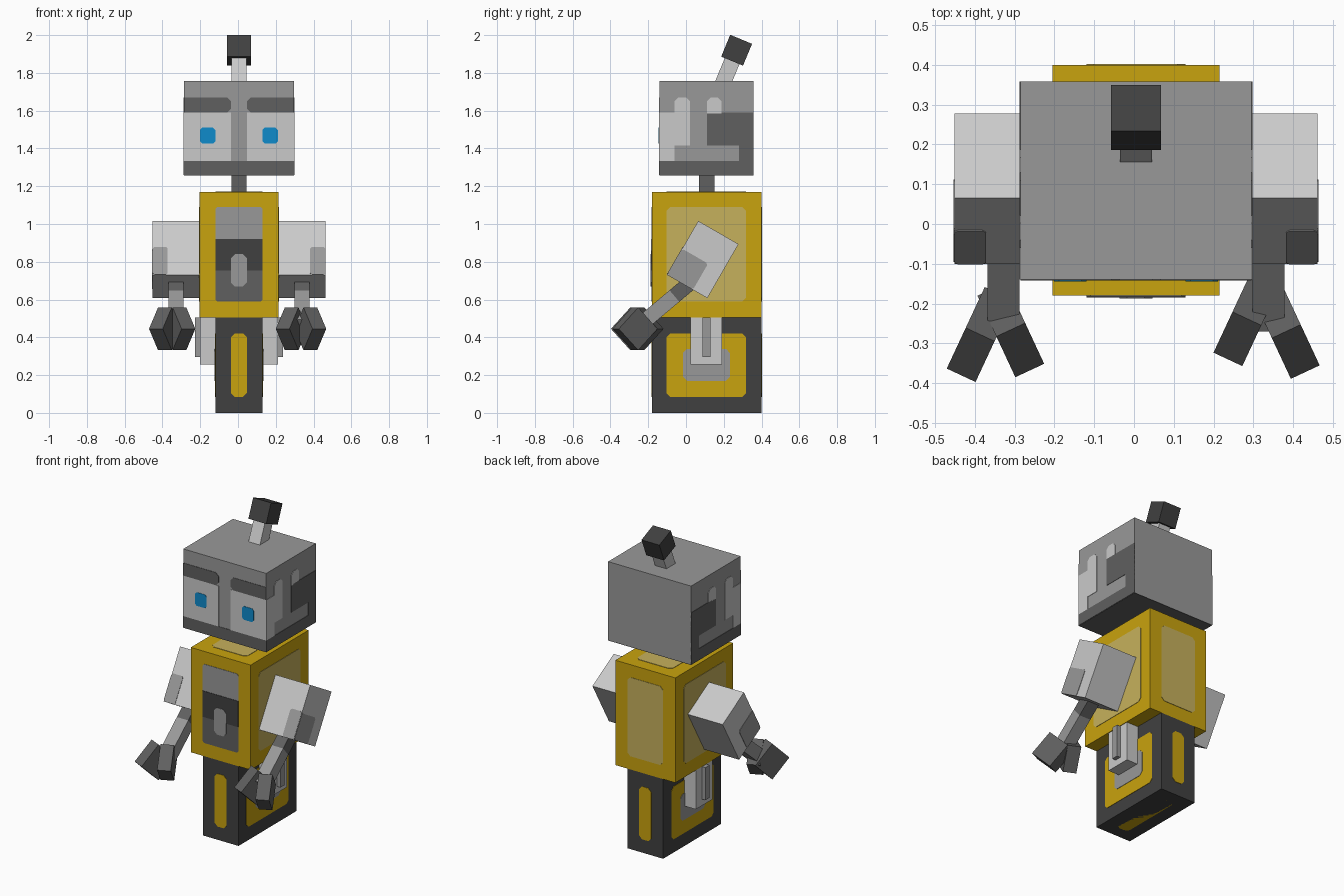
import bpy, bmesh, math
from mathutils import Matrix, Vector

if "Cube" in bpy.data.objects:
    bpy.data.objects.remove(bpy.data.objects["Cube"])

CX = 0.005  # mirror plane of the body


def material(name, hexcode):
    rgb = [int(hexcode[i:i + 2], 16) / 255 for i in (0, 2, 4)]
    lin = [c / 12.92 if c <= 0.04045 else ((c + 0.055) / 1.055) ** 2.4 for c in rgb]
    m = bpy.data.materials.new(name)
    m.diffuse_color = (*lin, 1)
    m.use_nodes = True
    m.node_tree.nodes["Principled BSDF"].inputs["Base Color"].default_value = m.diffuse_color
    return m


YELLOW = material("yellow", "c9a30e")
PALE = material("pale_yellow", "c6b15c")
LIGHT = material("light_gray", "cacaca")
GRAY = material("mid_gray", "999999")
DIM = material("dim_gray", "606060")
DARK = material("dark_gray", "404040")
BLUE = material("eye_blue", "0f8bcb")


def finish(name, bm, mat, matrix):
    bmesh.ops.recalc_face_normals(bm, faces=bm.faces)
    me = bpy.data.meshes.new(name)
    bm.to_mesh(me)
    bm.free()
    me.materials.append(mat)
    ob = bpy.data.objects.new(name, me)
    ob.matrix_world = matrix
    bpy.context.collection.objects.link(ob)
    return ob


def box(name, mat, lo, hi, matrix=Matrix()):
    bm = bmesh.new()
    bmesh.ops.create_cube(bm, size=1)
    for v in bm.verts:
        v.co = Vector([(a + b) / 2 + c * (b - a) for a, b, c in zip(lo, hi, v.co)])
    return finish(name, bm, mat, matrix)


def plate(name, mat, axis, sign, face, u, v, level=1, r=0.02, matrix=Matrix()):
    """Thin painted panel with clipped corners, lying on a box face."""
    (u0, u1), (v0, v1) = u, v
    pts = [(u0 + r, v0), (u1 - r, v0), (u1, v0 + r), (u1, v1 - r),
           (u1 - r, v1), (u0 + r, v1), (u0, v1 - r), (u0, v0 + r)]
    if r == 0:
        pts = [(u0, v0), (u1, v0), (u1, v1), (u0, v1)]
    bm = bmesh.new()
    rings = []
    for h in (face - sign * 0.002, face + sign * 0.0025 * level):
        ring = []
        for p in pts:
            co = list(p)
            co.insert(axis, h)
            ring.append(bm.verts.new(co))
        rings.append(ring)
        bm.faces.new(ring)
    n = len(pts)
    for i in range(n):
        j = (i + 1) % n
        bm.faces.new((rings[0][i], rings[0][j], rings[1][j], rings[1][i]))
    return finish(name, bm, mat, matrix)


def frame(x, y, z, tilt, turn=0):
    return (Matrix.Translation((x, y, z)) @ Matrix.Rotation(math.radians(turn), 4, 'Z')
            @ Matrix.Rotation(math.radians(tilt), 4, 'X'))


SLOT = (CX - 0.042, CX + 0.042)   # narrow centre strip
WIDE = (CX - 0.125, CX + 0.125)   # panel width
DEEP = (-0.103, 0.318)            # panel depth

# base block with yellow insets
box("base", DARK, (CX - 0.125, -0.18, 0), (CX + 0.125, 0.4, 0.505))
plate("base_front_inset", YELLOW, 1, -1, -0.18, SLOT, (0.085, 0.42))
plate("base_back_inset", YELLOW, 1, 1, 0.4, SLOT, (0.085, 0.42))
plate("base_bottom_inset", YELLOW, 2, -1, 0.0025, SLOT, DEEP)

# torso with pale panels and front hatch
box("torso", YELLOW, (CX - 0.21, -0.18, 0.505), (CX + 0.21, 0.4, 1.17))
plate("torso_back_panel", PALE, 1, 1, 0.4, WIDE, (0.59, 1.09))
plate("torso_top_panel", PALE, 2, 1, 1.17, WIDE, DEEP)
plate("hatch_lower", DIM, 1, -1, -0.18, WIDE, (0.59, 0.8), r=0.01)
plate("hatch_upper", GRAY, 1, -1, -0.18, WIDE, (0.85, 1.09), r=0.01)
plate("hatch_middle", DARK, 1, -1, -0.18, WIDE, (0.755, 0.92), 2, 0)
plate("hatch_handle", GRAY, 1, -1, -0.18, SLOT, (0.67, 0.84), 3)

# neck and head
box("neck", DIM, (CX - 0.04, 0.07, 1.15), (CX + 0.04, 0.15, 1.28))
box("head", GRAY, (CX - 0.291, -0.14, 1.26), (CX + 0.291, 0.358, 1.758))
plate("jaw_front", DIM, 1, -1, -0.14, (CX - 0.291, CX + 0.291), (1.26, 1.333), r=0)
plate("jaw_under", DIM, 2, -1, 1.26, (CX - 0.291, CX + 0.291), (-0.14, 0.358), r=0)

# tilted antenna
antenna = frame(CX, 0.268, 1.92, -22.5)
box("antenna_rod", LIGHT, (-0.04, -0.042, -0.21), (0.04, 0.042, 0), antenna)
box("antenna_tip", DARK, (-0.0625, -0.0625, -0.0625), (0.0625, 0.0625, 0.0625), antenna)

for s, side in ((-1, "left"), (1, "right")):
    def span(a, b):
        return tuple(sorted((CX + s * a, CX + s * b)))

    # face paint
    plate(f"{side}_cheek", LIGHT, 1, -1, -0.14, span(0.042, 0.291), (1.333, 1.59), r=0)
    plate(f"{side}_brow", DIM, 1, -1, -0.14, span(0.042, 0.27), (1.59, 1.67))
    plate(f"{side}_brow_end", DIM, 1, -1, -0.14, span(0.2, 0.291), (1.59, 1.67), r=0)
    plate(f"{side}_eye", BLUE, 1, -1, -0.14, span(0.125, 0.206), (1.425, 1.51), 2, 0.012)

    # head side paint
    ear = CX + s * 0.291
    for part, mat, y, z, r in (
            ("jaw", DIM, (-0.14, 0.358), (1.26, 1.333), 0),
            ("temple_low", LIGHT, (-0.14, -0.06), (1.333, 1.59), 0),
            ("temple_mid", LIGHT, (-0.14, 0.022), (1.415, 1.59), 0),
            ("temple_top", LIGHT, (-0.06, 0.022), (1.5, 1.67), 0.02),
            ("ear_dot", LIGHT, (0.11, 0.187), (1.59, 1.67), 0.02),
            ("ear_dot_base", LIGHT, (0.11, 0.187), (1.585, 1.62), 0),
            ("ear_pad", DIM, (0.11, 0.358), (1.415, 1.59), 0),
            ("ear_pad_back", DIM, (0.28, 0.358), (1.333, 1.59), 0)):
        plate(f"{side}_{part}", mat, 0, s, ear, y, z, r=r)

    # torso and base side panels
    plate(f"{side}_torso_panel", PALE, 0, s, CX + s * 0.21, DEEP, (0.59, 1.09))
    plate(f"{side}_base_inset", YELLOW, 0, s, CX + s * 0.125, DEEP, (0.085, 0.42))
    plate(f"{side}_hip_pad", GRAY, 0, s, CX + s * 0.125, (-0.015, 0.232), (0.17, 0.338), 2)

    # hip strut with raised rib
    x0, x1 = span(0.12, 0.207)
    box(f"{side}_hip", LIGHT, (x0, 0.025, 0.255), (x1, 0.19, 0.504))
    x0, x1 = span(0.2, 0.232)
    box(f"{side}_hip_rib", GRAY, (x0, 0.088, 0.297), (x1, 0.13, 0.504))

    # upper arm with wrapped corner patch
    arm = frame(CX + s * 0.333, 0.089, 0.812, -30)
    box(f"{side}_upper_arm", LIGHT, (-0.124, -0.123, -0.165), (0.124, 0.123, 0.165), arm)
    patch_x = tuple(sorted((s * 0.044, s * 0.124)))
    plate(f"{side}_arm_patch_front", GRAY, 1, -1, -0.123, patch_x, (-0.165, 0.005),
          r=0.01, matrix=arm)
    plate(f"{side}_arm_patch_side", GRAY, 0, s, s * 0.124, (-0.123, 0.035), (-0.165, -0.005),
          r=0.01, matrix=arm)

    # forearm in two tones
    fore = frame(CX + s * 0.333, 0, 0.67, -50)
    box(f"{side}_elbow", DIM, (-0.04, -0.04, -0.08), (0.04, 0.04, 0.06), fore)
    box(f"{side}_forearm", GRAY, (-0.04, -0.04, -0.32), (0.04, 0.04, -0.08), fore)

# gripper fingers: name, x, y, turn
for name, x, y, turn in (("left_outer_finger", -0.387, -0.278, -25),
                         ("left_inner_finger", -0.31, -0.266, 25),
                         ("right_inner_finger", 0.284, -0.238, -25),
                         ("right_outer_finger", 0.383, -0.27, 25)):
    box(name, DIM, (-0.04, -0.08, -0.08), (0.04, 0.08, 0.08), frame(x, y, 0.445, -45, turn))
